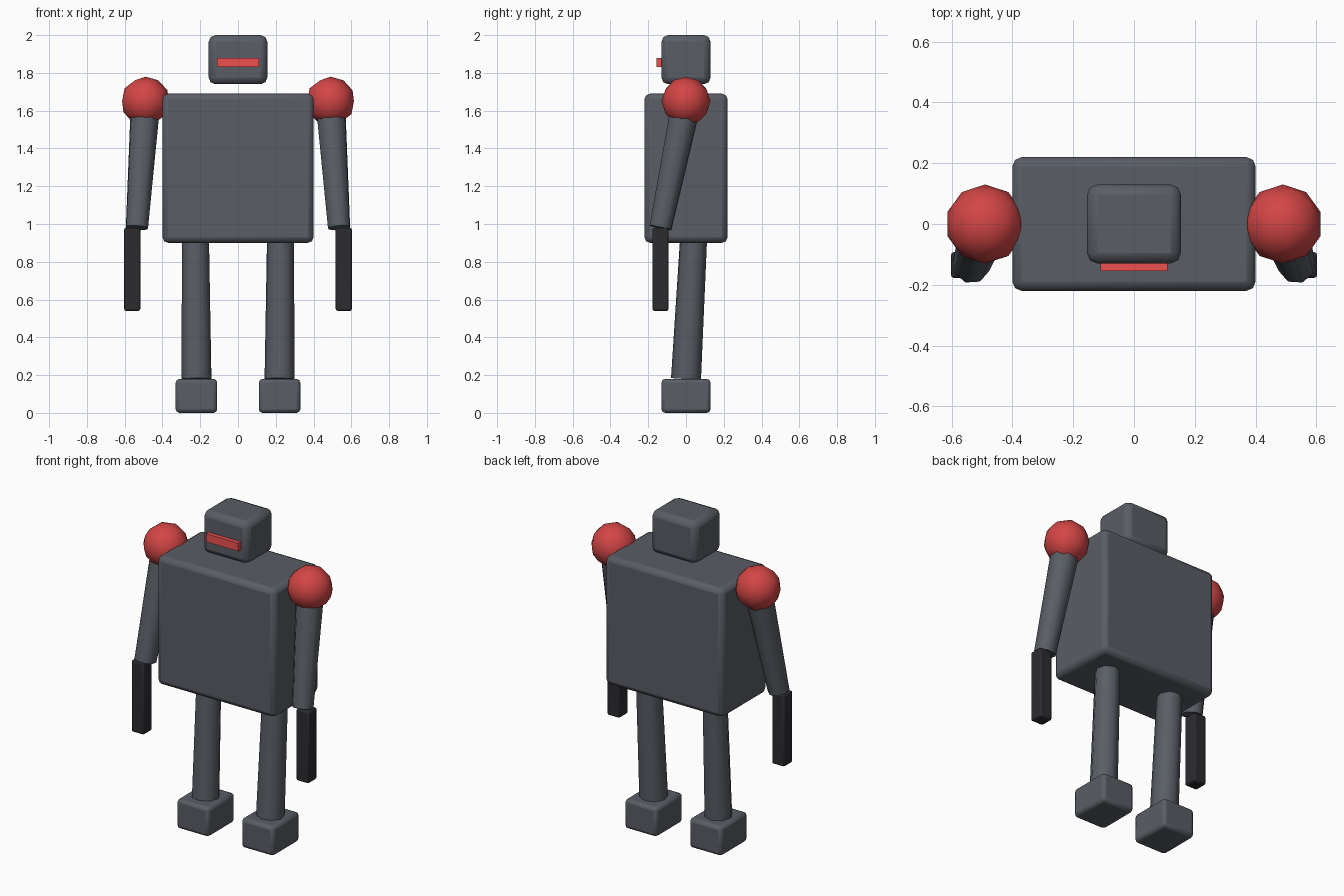
import bpy
from mathutils import Vector

if "Cube" in bpy.data.objects:
    bpy.data.objects.remove(bpy.data.objects["Cube"])


def material(name, rgb):
    m = bpy.data.materials.new(name)
    m.diffuse_color = (*rgb, 1)
    m.use_nodes = True
    m.node_tree.nodes["Principled BSDF"].inputs["Base Color"].default_value = m.diffuse_color
    return m


GREY = material("grey_metal", (0.10, 0.11, 0.13))
DARK = material("dark_metal", (0.025, 0.025, 0.03))
RED = material("red_paint", (0.65, 0.06, 0.06))
GLOW = material("visor_red", (0.85, 0.08, 0.08))


def finish(name, mat, angle):
    ob = bpy.context.object
    ob.name = name
    ob.data.materials.append(mat)
    bpy.ops.object.shade_smooth_by_angle(angle=angle)
    return ob


def box(name, centre, size, bevel, mat):
    bpy.ops.mesh.primitive_cube_add(size=1, location=centre)
    bpy.context.object.scale = size
    bpy.ops.object.transform_apply(location=False, rotation=False, scale=True)
    ob = finish(name, mat, 0.6)
    if bevel:
        mod = ob.modifiers.new("Bevel", 'BEVEL')
        mod.width = bevel
        mod.segments = 2
    return ob


def limb(name, start, end, r_start, r_end, mat):
    # tapered eight-sided tube between two points
    a, b = Vector(start), Vector(end)
    bpy.ops.mesh.primitive_cone_add(vertices=8, radius1=r_start, radius2=r_end,
                                    depth=(b - a).length, location=(a + b) / 2)
    bpy.context.object.rotation_euler = (b - a).to_track_quat('Z', 'Y').to_euler()
    return finish(name, mat, 1.0)


# body and head
box("torso", (0, 0, 1.295), (0.8, 0.44, 0.79), 0.03, GREY)
box("head", (0, 0, 1.87), (0.31, 0.26, 0.26), 0.035, GREY)
box("visor", (0, -0.14, 1.855), (0.22, 0.03, 0.05), 0, GLOW)

for side, s in (("left", 1), ("right", -1)):
    # shoulder ball
    bpy.ops.mesh.primitive_ico_sphere_add(subdivisions=2, radius=0.13,
                                          location=(s * 0.49, 0, 1.65))
    finish(side + "_shoulder", RED, 1.0)
    # arm and hand
    limb(side + "_arm", (s * 0.49, 0, 1.63), (s * 0.535, -0.135, 0.98), 0.082, 0.062, GREY)
    box(side + "_forearm", (s * 0.56, -0.135, 0.76), (0.085, 0.085, 0.44), 0.01, DARK)
    # leg and foot
    limb(side + "_leg", (s * 0.22, 0, 0.18), (s * 0.225, 0.04, 0.92), 0.08, 0.072, GREY)
    box(side + "_foot", (s * 0.22, 0, 0.09), (0.22, 0.26, 0.18), 0.02, GREY)
